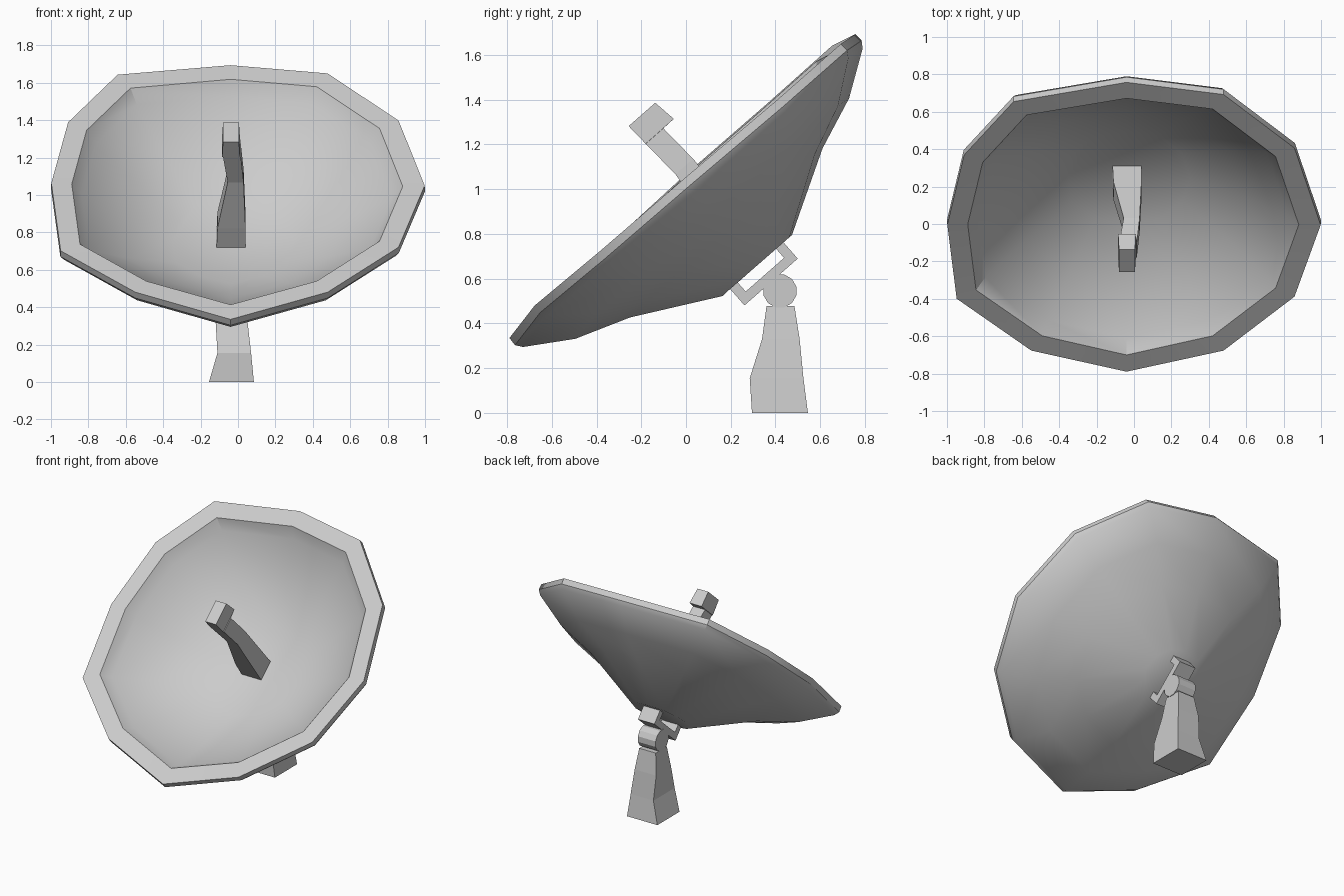
import bpy, bmesh, math
from mathutils import Vector

if "Cube" in bpy.data.objects:
    bpy.data.objects.remove(bpy.data.objects["Cube"])

TILT = math.radians(41.3)
ORIGIN = Vector((0, -0.015, 1.015))
V = Vector((0, math.cos(TILT), math.sin(TILT)))     # up the dish face
N = Vector((0, -math.sin(TILT), math.cos(TILT)))    # dish facing direction


def tilted(x, v, w):
    return ORIGIN + Vector((x, 0, 0)) + V * v + N * w


def loft(name, rings):
    """Skin equal-length rings of points and cap both ends."""
    bm = bmesh.new()
    loops = [[bm.verts.new(p) for p in ring] for ring in rings]
    n = len(loops[0])
    for a, b in zip(loops, loops[1:]):
        for i in range(n):
            j = (i + 1) % n
            bm.faces.new((a[i], a[j], b[j], b[i]))
    bm.faces.new(loops[0])
    bm.faces.new(loops[-1])
    bmesh.ops.recalc_face_normals(bm, faces=bm.faces)
    mesh = bpy.data.meshes.new(name)
    bm.to_mesh(mesh)
    bm.free()
    obj = bpy.data.objects.new(name, mesh)
    bpy.context.collection.objects.link(obj)
    return obj


def smooth(obj, degrees):
    bpy.ops.object.select_all(action='DESELECT')
    obj.select_set(True)
    bpy.context.view_layer.objects.active = obj
    bpy.ops.object.shade_smooth_by_angle(angle=math.radians(degrees))


def box_ring(x0, x1, a0, a1):
    return [(x0, a0), (x1, a0), (x1, a1), (x0, a1)]


# Dish: slightly uneven twelve-sided rim (x, v, w), shrunk along a bowl profile
rim = [(-0.04, 1.03, 0), (0.48, 0.952, 0.01), (0.86, 0.57, 0.01), (1.0, 0.03, 0.02),
       (0.86, -0.476, 0.025), (0.48, -0.852, 0.035), (-0.04, -1.033, 0),
       (-0.55, -0.852, 0.035), (-0.95, -0.497, 0.018), (-1.0, 0.04, 0.03),
       (-0.91, 0.536, 0.027), (-0.645, 0.919, 0.03)]
profile = [(0.20, -0.488), (0.555, -0.287), (0.79, -0.197), (0.98, -0.07), (1.0, -0.04),
           (0.998, 0.0), (0.885, 0.0), (0.83, -0.07), (0.60, -0.22), (0.325, -0.37)]
cx = -0.035
dish = loft("dish", [[tilted(cx + (x - cx) * s, v * s + 0.02 * (1 - s), w0 + w * s * s)
                      for x, v, w in rim] for s, w0 in profile])
smooth(dish, 32)

# Feed arm with hooked receiver head: (w, x0, x1, v0, v1)
arm = [(-0.375, -0.115, 0.04, -0.03, 0.11), (-0.24, -0.11, 0.04, -0.02, 0.11),
       (0.06, -0.055, 0.03, 0.01, 0.115), (0.25, -0.08, 0.015, 0.0, 0.105),
       (0.251, -0.085, 0.01, 0.0, 0.168), (0.36, -0.08, 0.005, -0.005, 0.153)]
loft("feed_arm", [[tilted(x, v, w) for x, v in box_ring(*r)] for w, *r in arm])

# Channel bracket behind the dish
channel = [(-0.145, -0.46), (-0.145, -0.584), (0.172, -0.584), (0.172, -0.43),
           (0.128, -0.43), (0.128, -0.541), (-0.10, -0.541), (-0.10, -0.46)]
loft("bracket", [[tilted(x, v, w) for v, w in channel] for x in (-0.10, 0.03)])

# Pivot knuckle
loft("pivot", [[(x, 0.42 + 0.076 * math.cos(a), 0.545 + 0.076 * math.sin(a))
                for a in (math.tau * (i + 0.5) / 12 for i in range(12))]
               for x in (-0.105, 0.035)])

# Pedestal: (z, x0, x1, y0, y1)
pedestal = [(0, -0.155, 0.085, 0.295, 0.545), (0.155, -0.11, 0.07, 0.285, 0.525),
            (0.33, -0.12, 0.05, 0.34, 0.508), (0.477, -0.10, 0.03, 0.36, 0.485)]
loft("pedestal", [[(x, y, z) for x, y in box_ring(*r)] for z, *r in pedestal])
